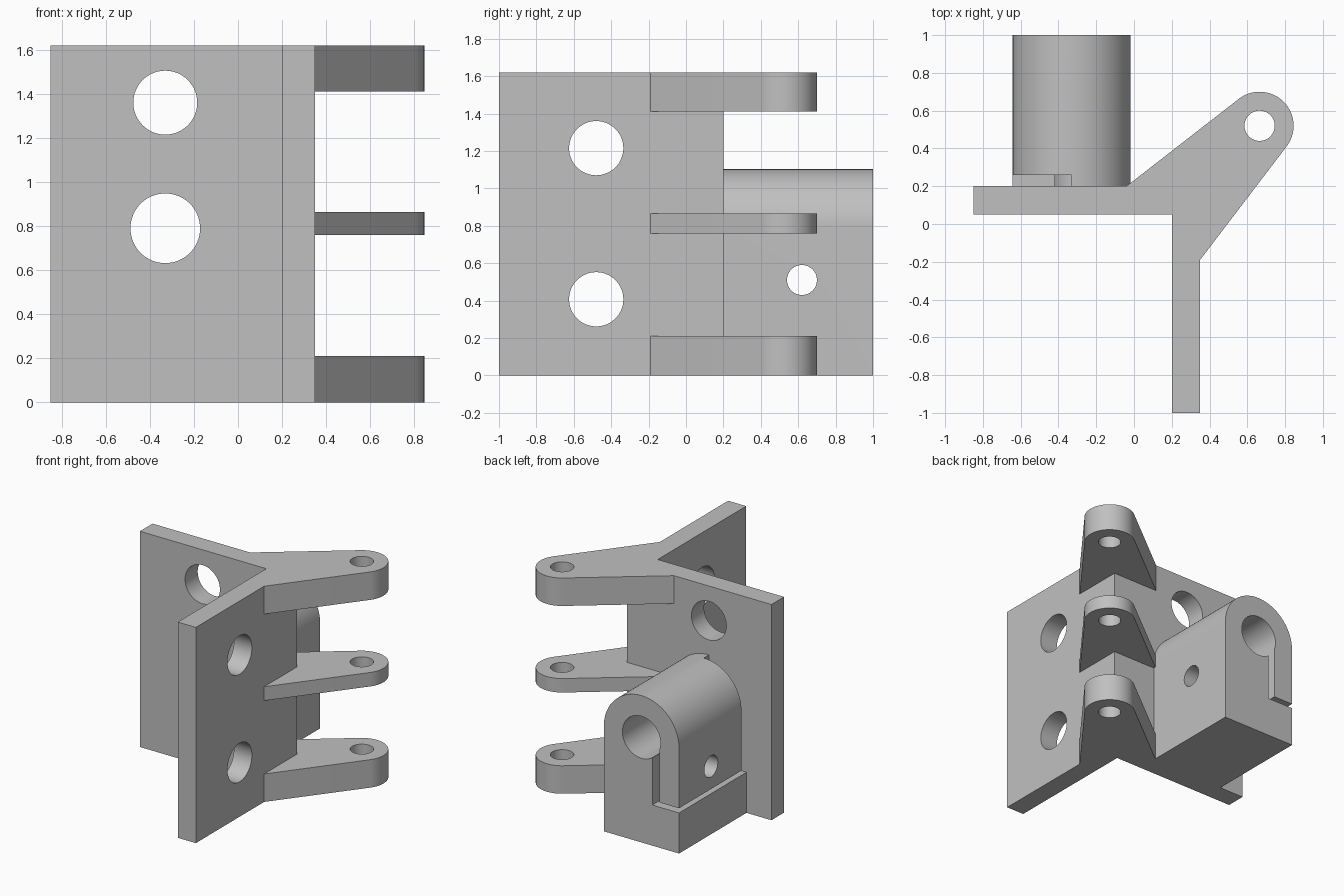
import bpy
import bmesh
import math
from mathutils import Matrix, Vector

if "Cube" in bpy.data.objects:
    bpy.data.objects.remove(bpy.data.objects["Cube"])

grey = bpy.data.materials.new("plain grey")
grey.use_nodes = True
GREY = (0.53, 0.53, 0.53, 1)
grey.diffuse_color = GREY
grey.node_tree.nodes["Principled BSDF"].inputs["Base Color"].default_value = GREY

# Axis maps: profile (u, v) and depth w become world coordinates
ALONG = {
    "X": lambda u, v, w: (w, u, v),
    "Y": lambda u, v, w: (u, w, v),
    "Z": lambda u, v, w: (u, v, w),
}


def prism(name, profile, axis, start, end):
    """Extrude a closed 2D profile along an axis."""
    bm = bmesh.new()
    place = ALONG[axis]
    face = bm.faces.new([bm.verts.new(place(u, v, start)) for u, v in profile])
    out = bmesh.ops.extrude_face_region(bm, geom=[face])
    moved = [g for g in out["geom"] if isinstance(g, bmesh.types.BMVert)]
    bmesh.ops.translate(bm, verts=moved, vec=place(0, 0, end - start))
    bmesh.ops.recalc_face_normals(bm, faces=bm.faces)
    mesh = bpy.data.meshes.new(name)
    bm.to_mesh(mesh)
    bm.free()
    mesh.materials.append(grey)
    obj = bpy.data.objects.new(name, mesh)
    bpy.context.collection.objects.link(obj)
    return obj


def arc(u, v, r, a0, a1, steps):
    return [(u + r * math.cos(a0 + (a1 - a0) * i / steps),
             v + r * math.sin(a0 + (a1 - a0) * i / steps)) for i in range(steps + 1)]


def drill(axis, u, v, r, start, end):
    return prism("drill", arc(u, v, r, 0, math.tau, 64)[:-1], axis, start, end)


def box(x0, x1, y0, y1, z0, z1):
    return prism("slot_cutter", [(x0, y0), (x1, y0), (x1, y1), (x0, y1)], "Z", z0, z1)


def combine(target, tool, operation):
    """Apply a boolean and discard the tool."""
    tool.hide_render = True
    mod = target.modifiers.new(operation, "BOOLEAN")
    mod.operation = operation
    mod.solver = "EXACT"
    mod.object = tool
    bpy.ops.object.select_all(action="DESELECT")
    target.select_set(True)
    bpy.context.view_layer.objects.active = target
    bpy.ops.object.modifier_apply(modifier=mod.name)
    bpy.data.objects.remove(tool)


def tangent(point, centre, r, side):
    """Angle on the circle where the line from a point touches it."""
    d = Vector(point) - Vector(centre)
    return math.atan2(d.y, d.x) + side * math.acos(r / d.length)


HEIGHT = 1.62
BORE_X, BORE_Z = -0.33, 0.79

# Angle plate: two walls meeting in a corner
bracket = prism("hinge_bracket", [(-0.85, 0.05), (0.2, 0.05), (0.2, -1), (0.35, -1),
                                  (0.35, 0.2), (-0.85, 0.2)], "Z", 0, HEIGHT)

# Three tapered hinge lugs on the outer corner
pin, lug_r = (0.665, 0.52), 0.18
back, front = (-0.04, 0.2), (0.35, -0.19)
a0 = tangent(front, pin, lug_r, 1)
a1 = tangent(back, pin, lug_r, -1) % math.tau
lug_profile = [back, (0.25, 0.1), front] + arc(*pin, lug_r, a0, a1, 36)
for z0, z1 in ((0, 0.21), (0.76, 0.865), (1.41, HEIGHT)):
    combine(bracket, prism("hinge_lug", lug_profile, "Z", z0, z1), "UNION")

# Clamp block with a rounded top, rooted in the back wall
left, right = -0.6425, -0.0175
clamp = prism("clamp_block", [(left, 0), (right, 0)]
              + arc(BORE_X, BORE_Z, 0.3125, 0, math.pi, 48), "Y", 0.12, 1)

# Slots that free the clamping jaw: below, beside and behind it
slot_in, slot_z = -0.42, 0.305
for size in ((-0.7, slot_in, 0.2, 1.1, slot_z, 0.34),
             (-0.478, slot_in, 0.2, 1.1, slot_z, BORE_Z),
             (-0.7, slot_in, 0.2, 0.26, slot_z, 1.2),
             (-0.7, BORE_X, 0.2, 0.26, BORE_Z, 1.2)):
    combine(clamp, box(*size), "DIFFERENCE")
combine(bracket, clamp, "UNION")

# Bore, wall holes, clamp screw hole and hinge pin hole
for hole in (("Y", BORE_X, BORE_Z, 0.158, -0.1, 1.1),
             ("Y", -0.33, 1.36, 0.145, -0.1, 0.4),
             ("X", -0.48, 1.215, 0.145, 0, 0.5),
             ("X", -0.48, 0.407, 0.145, 0, 0.5),
             ("X", 0.62, 0.51, 0.08, -0.8, 0.1),
             ("Z", *pin, 0.08, -0.1, 1.8)):
    combine(bracket, drill(*hole), "DIFFERENCE")

# Merge coplanar leftovers, then smooth the round surfaces only
bm = bmesh.new()
bm.from_mesh(bracket.data)
bmesh.ops.remove_doubles(bm, verts=bm.verts, dist=0.0001)
bmesh.ops.dissolve_limit(bm, angle_limit=math.radians(0.5), verts=bm.verts, edges=bm.edges)
bm.to_mesh(bracket.data)
bm.free()
bpy.context.view_layer.objects.active = bracket
bracket.select_set(True)
bpy.ops.object.shade_smooth_by_angle(angle=math.radians(25))
